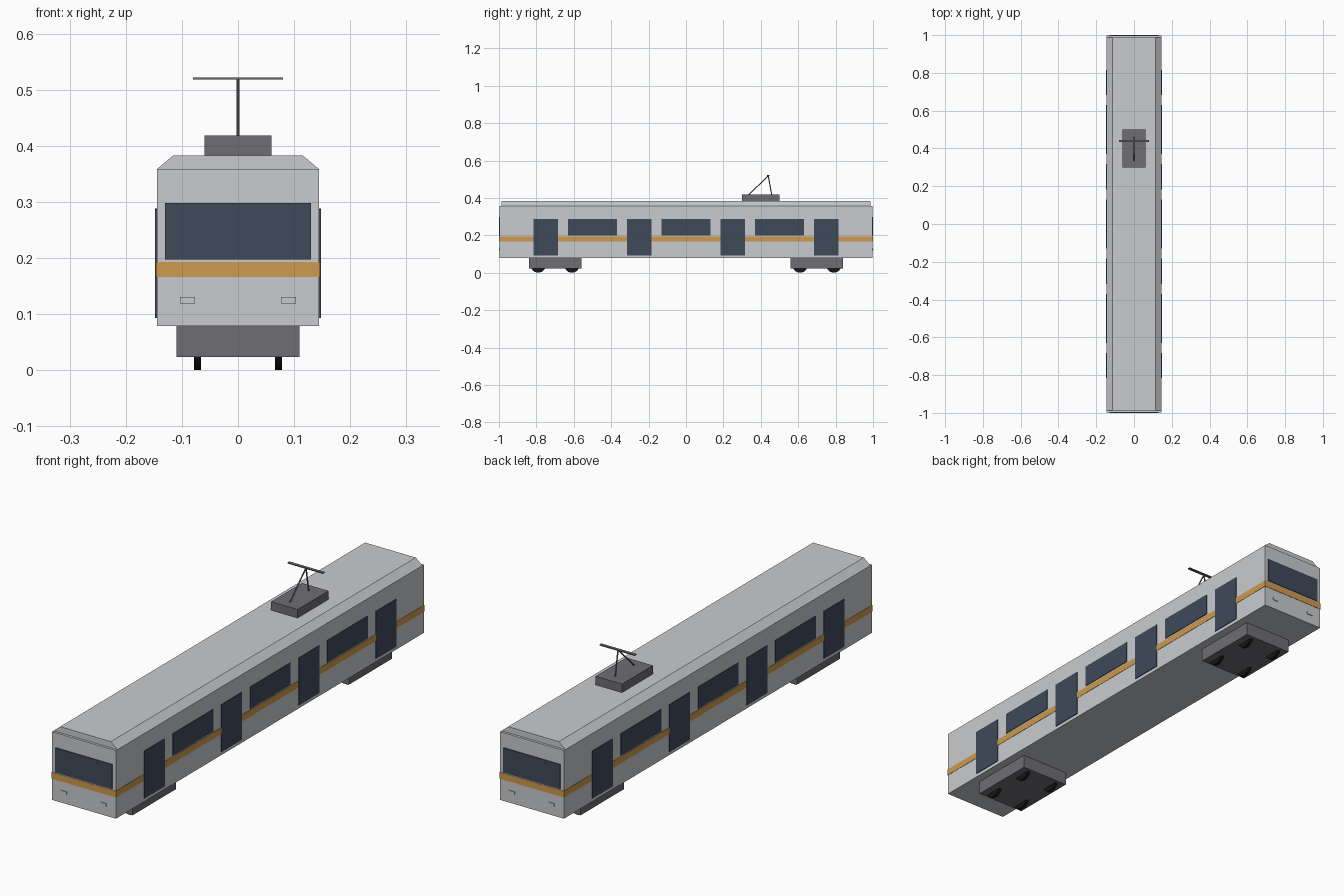
import bpy
import bmesh
from math import pi
from mathutils import Vector, Matrix

cube = bpy.data.objects.get("Cube")
if cube:
    bpy.data.objects.remove(cube, do_unlink=True)


def material(name, srgb):
    color = [(c / 255) ** 2.2 for c in srgb] + [1]
    mat = bpy.data.materials.new(name)
    mat.use_nodes = True
    mat.diffuse_color = color
    mat.node_tree.nodes["Principled BSDF"].inputs["Base Color"].default_value = color
    return mat


SILVER = material("silver paint", (200, 202, 205))
GLASS = material("dark blue glass", (66, 75, 90))
ORANGE = material("orange stripe", (204, 153, 80))
GREY = material("chassis grey", (110, 110, 115))
BLACK = material("wheel black", (28, 28, 28))


def finish(name, bm, mat):
    bmesh.ops.recalc_face_normals(bm, faces=bm.faces)
    mesh = bpy.data.meshes.new(name)
    bm.to_mesh(mesh)
    bm.free()
    mesh.materials.append(mat)
    obj = bpy.data.objects.new(name, mesh)
    bpy.context.collection.objects.link(obj)
    return obj


def box(name, x, y, z, mat):
    """Box from (min, max) ranges along each axis."""
    bm = bmesh.new()
    bmesh.ops.create_cube(bm, size=1)
    for v in bm.verts:
        v.co = [r[0] if c < 0 else r[1] for r, c in zip((x, y, z), v.co)]
    return finish(name, bm, mat)


def prism(name, points, direction, mat):
    """Extrude a flat outline along a direction."""
    bm = bmesh.new()
    face = bm.faces.new([bm.verts.new(p) for p in points])
    new = bmesh.ops.extrude_face_region(bm, geom=[face])["geom"]
    bmesh.ops.translate(bm, vec=direction,
                        verts=[g for g in new if isinstance(g, bmesh.types.BMVert)])
    return finish(name, bm, mat)


def rod(name, start, end, radius, sides, mat):
    start, end = Vector(start), Vector(end)
    turn = (end - start).to_track_quat("Z", "Y").to_matrix().to_4x4()
    bm = bmesh.new()
    bmesh.ops.create_cone(bm, cap_ends=True, segments=sides, radius1=radius, radius2=radius,
                          depth=(end - start).length,
                          matrix=Matrix.Translation((start + end) / 2) @ turn)
    return finish(name, bm, mat)


def span(center, size):
    return center - size / 2, center + size / 2


W, L = 0.1447, 0.997          # half width and half length of the body
FLOOR, EAVES, ROOF = 0.079, 0.358, 0.383

# Body shell, roof and stripe band
box("body", (-W, W), (-L, L), (FLOOR, EAVES), SILVER)
prism("roof", [(-W, -0.987, EAVES), (W, -0.987, EAVES), (0.115, -0.987, ROOF),
               (-0.115, -0.987, ROOF)], (0, 1.974, 0), SILVER)
box("stripe", (-0.146, 0.146), (-0.9985, 0.9985), (0.166, 0.193), ORANGE)

# Doors and side windows
for side, label in ((1, "left"), (-1, "right")):
    plate = sorted((side * (W - 0.002), side * 0.1475))
    for i in range(4):
        box(f"{label}_door_{i + 1}", plate, span(-0.75 + i * 0.5, 0.133), (0.093, 0.287), GLASS)
    for i in range(3):
        box(f"{label}_window_{i + 1}", plate, span(-0.5 + i * 0.5, 0.26), (0.198, 0.288), GLASS)

# Windscreens and headlights on both ends
for end, label in ((-1, "front"), (1, "back")):
    plate = sorted((end * (L - 0.002), end))
    box(f"{label}_windscreen", (-0.13, 0.13), plate, (0.197, 0.298), GLASS)
    for side in (-1, 1):
        box(f"{label}_headlight", span(side * 0.09, 0.026), plate, (0.119, 0.13), SILVER)

# Bogies with two wheel pairs each
for end, label in ((-1, "front"), (1, "back")):
    y = end * 0.7
    box(f"{label}_bogie", (-0.11, 0.11), span(y, 0.28), (0.0235, FLOOR), GREY)
    for axle in (-0.09, 0.09):
        for side in (-1, 1):
            wheel = rod(f"{label}_wheel", (side * 0.066, y + axle, 0.04),
                        (side * 0.078, y + axle, 0.04), 0.04, 24, BLACK)

# Roof equipment and current collector
box("roof_equipment", (-0.06, 0.06), (0.3, 0.5), (ROOF, 0.418), GREY)
apex = (0, 0.44, 0.519)
rod("collector_lower_arm", (0, 0.335, 0.416), apex, 0.0028, 8, GREY)
rod("collector_brace", (0, 0.458, 0.416), apex, 0.0028, 8, GREY)
box("collector_bar", (-0.08, 0.08), span(0.44, 0.012), (0.518, 0.522), GREY)
